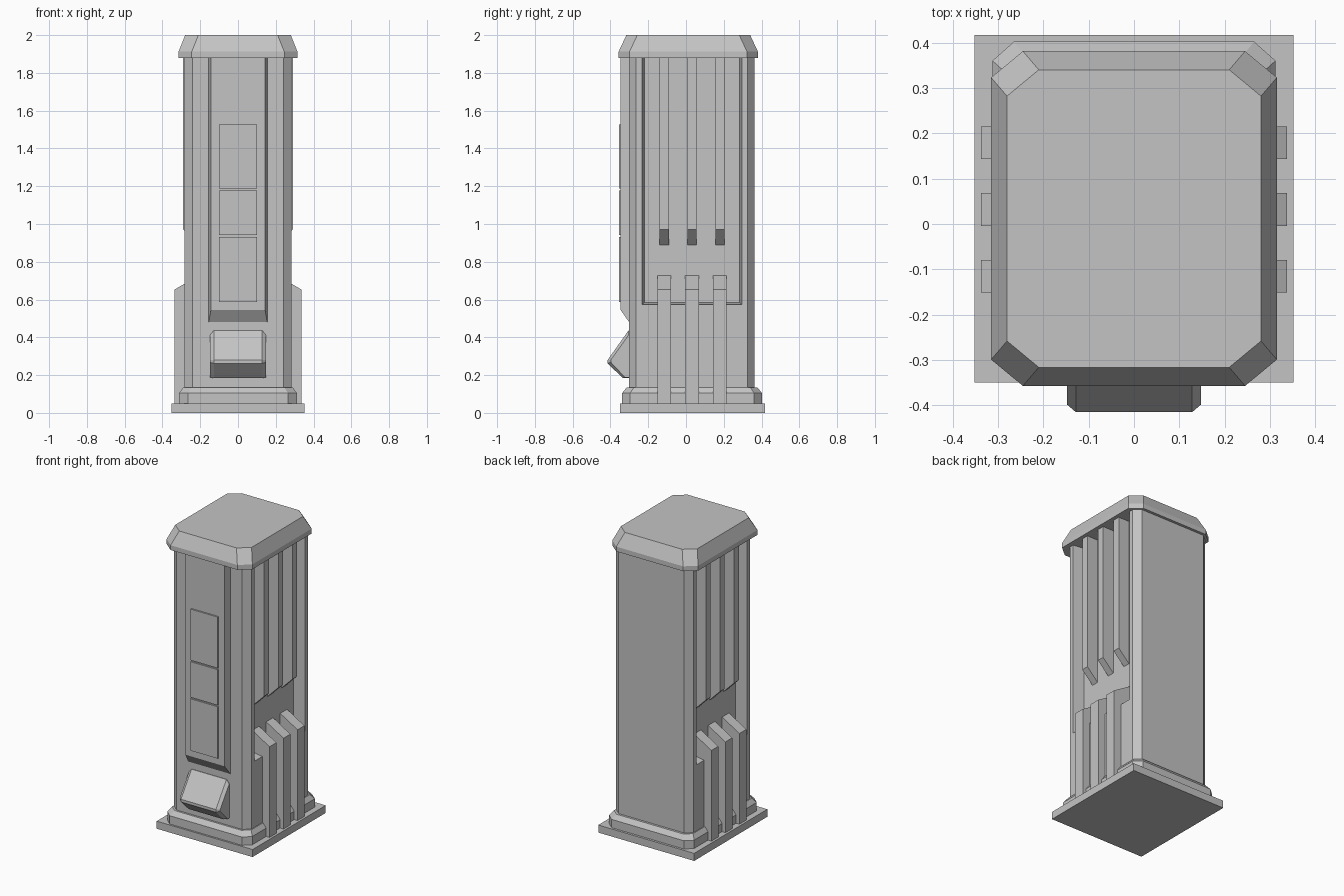
import bpy, bmesh

cube = bpy.data.objects.get("Cube")
if cube:
    bpy.data.objects.remove(cube, do_unlink=True)

grey = bpy.data.materials.new("plain grey")
grey.use_nodes = True
grey.diffuse_color = (0.55, 0.55, 0.55, 1)
grey.node_tree.nodes["Principled BSDF"].inputs["Base Color"].default_value = (0.55, 0.55, 0.55, 1)

MID = 0.032  # depth centre of the cabinet


def loft(name, rings):
    """Skin a series of equal rings and close both ends."""
    bm = bmesh.new()
    loops = [[bm.verts.new(p) for p in ring] for ring in rings]
    n = len(loops[0])
    for a, b in zip(loops, loops[1:]):
        for i in range(n):
            j = (i + 1) % n
            bm.faces.new((a[i], a[j], b[j], b[i]))
    bm.faces.new(loops[0])
    bm.faces.new(loops[-1])
    bmesh.ops.recalc_face_normals(bm, faces=bm.faces)
    mesh = bpy.data.meshes.new(name)
    bm.to_mesh(mesh)
    bm.free()
    mesh.materials.append(grey)
    ob = bpy.data.objects.new(name, mesh)
    bpy.context.collection.objects.link(ob)
    return ob


def octagon(hx, y0, y1, cx, cy, z):
    """Rectangle with cut corners, at height z."""
    return [(-hx + cx, y0, z), (hx - cx, y0, z), (hx, y0 + cy, z), (hx, y1 - cy, z),
            (hx - cx, y1, z), (-hx + cx, y1, z), (-hx, y1 - cy, z), (-hx, y0 + cy, z)]


def box(name, x0, x1, y0, y1, z0, z1):
    return loft(name, [[(x0, y0, z), (x1, y0, z), (x1, y1, z), (x0, y1, z)] for z in (z0, z1)])


def slab_xz(name, profile, y0, y1):
    """Side profile in x and z, extruded along y."""
    return loft(name, [[(x, y, z) for x, z in profile] for y in (y0, y1)])


# Base and plinth
box("base_slab", -0.352, 0.352, -0.35, 0.417, 0, 0.05)
loft("plinth", [octagon(0.312, -0.338, 0.402, 0.047, 0.042, 0.05),
                octagon(0.312, -0.338, 0.402, 0.047, 0.042, 0.105),
                octagon(0.29, -0.314, 0.378, 0.045, 0.038, 0.135)])

# Cabinet body, with a deep recess cut into each side
body = loft("body", [octagon(0.284, -0.301, 0.363, 0.043, 0.037, z) for z in (0.1, 1.89)])
for side in (-1, 1):
    rings = []
    for x, grow in ((0.21, 0), (0.284, 0.012), (0.4, 0.012)):
        y0, y1, z0 = MID - 0.252 - grow, MID + 0.252 + grow, 0.585 - grow
        rings.append([(side * x, y0, z0), (side * x, y1, z0),
                      (side * x, y1, 1.88), (side * x, y0, 1.88)])
    cutter = loft("recess_cutter", rings)
    cutter.hide_render = True
    cut = body.modifiers.new("recess", "BOOLEAN")
    cut.operation = "DIFFERENCE"
    cut.solver = "EXACT"
    cut.object = cutter
    bpy.context.view_layer.objects.active = body
    bpy.ops.object.modifier_apply(modifier=cut.name)
    bpy.data.objects.remove(cutter, do_unlink=True)

# Ribs in the recesses: narrow hanging ones above, wide standing ones below
for side, word in ((-1, "right"), (1, "left")):
    for i in (-1, 0, 1):
        y = MID + i * 0.147
        upper = [(0.2, 1.885), (0.29, 1.885), (0.29, 0.97), (0.21, 0.89), (0.2, 0.89)]
        lower = [(0.2, 0.05), (0.337, 0.05), (0.337, 0.652), (0.21, 0.727), (0.2, 0.727)]
        slab_xz(f"{word}_upper_rib", [(side * x, z) for x, z in upper], y - 0.024, y + 0.024)
        slab_xz(f"{word}_lower_rib", [(side * x, z) for x, z in lower], y - 0.036, y + 0.036)

# Cap with cut corners and a sloped rim
loft("cap", [octagon(0.315, -0.357, 0.381, 0.07, 0.058, 1.88),
             octagon(0.315, -0.357, 0.381, 0.07, 0.058, 1.912),
             octagon(0.28, -0.316, 0.34, 0.07, 0.058, 2.0)])

# Raised front panel with sloped sides and bottom
loft("front_panel", [[(-w, y, z), (w, y, z), (w, y, 1.885), (-w, y, 1.885)]
                     for w, y, z in ((0.155, -0.29, 0.48), (0.155, -0.301, 0.48),
                                     (0.143, -0.346, 0.545))])
for z0, z1 in ((0.588, 0.932), (0.942, 1.178), (1.188, 1.527)):
    box("front_plate", -0.1, 0.1, -0.356, -0.34, z0, z1)

# Dispensing spout with chamfered ends
full = [(-0.29, 0.437), (-0.304, 0.437), (-0.415, 0.28), (-0.415, 0.262), (-0.335, 0.185), (-0.29, 0.185)]
inner = [(-0.29, 0.412), (-0.304, 0.412), (-0.398, 0.28), (-0.398, 0.268), (-0.322, 0.187), (-0.29, 0.187)]
loft("spout", [[(x, y, z) for y, z in prof]
               for x, prof in ((-0.148, inner), (-0.128, full), (0.128, full), (0.148, inner))])
